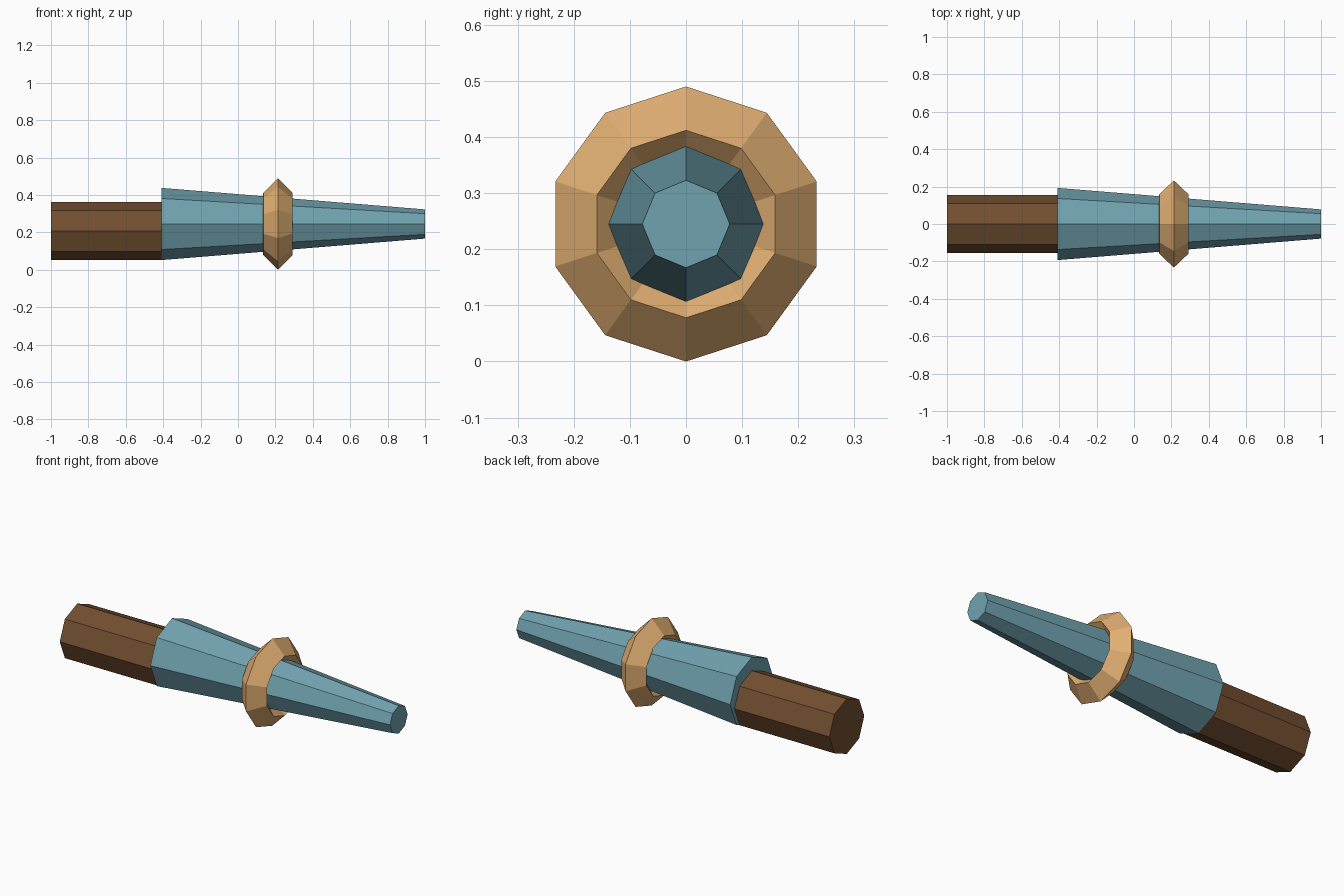
import bpy
from math import pi

cube = bpy.data.objects.get("Cube")
if cube:
    bpy.data.objects.remove(cube, do_unlink=True)

AXIS_Z = 0.245          # height of the main axis
ALONG_X = (0, pi / 2, 0)  # turns a primitive's own z axis to +x


def make_material(name, rgb):
    mat = bpy.data.materials.new(name)
    mat.use_nodes = True
    colour = (*rgb, 1)
    mat.diffuse_color = colour
    bsdf = next(n for n in mat.node_tree.nodes if n.type == 'BSDF_PRINCIPLED')
    bsdf.inputs["Base Color"].default_value = colour
    return mat


def finish(name, mat):
    obj = bpy.context.object
    obj.name = obj.data.name = name
    obj.data.materials.append(mat)
    bpy.ops.object.shade_flat()


def tapered_rod(name, x0, x1, r0, r1, z, mat):
    """Closed eight-sided rod running along x."""
    bpy.ops.mesh.primitive_cone_add(
        vertices=8, radius1=r0, radius2=r1, depth=x1 - x0,
        location=((x0 + x1) / 2, 0, z), rotation=ALONG_X)
    finish(name, mat)


blue = make_material("dusty blue", (0.162, 0.361, 0.429))
tan = make_material("light tan", (0.753, 0.429, 0.171))
brown = make_material("dark brown", (0.171, 0.078, 0.030))

# Handle sits low, flush with the underside of the sleeve
tapered_rod("handle", -1, -0.41, 0.155, 0.155, 0.207, brown)

# Tapering sleeve
tapered_rod("tapered_sleeve", -0.41, 1, 0.193, 0.078, AXIS_Z, blue)

# Ten-sided collar with a diamond cross-section
bpy.ops.mesh.primitive_torus_add(
    major_segments=10, minor_segments=4, major_radius=0.167,
    minor_radius=0.078, location=(0.213, 0, AXIS_Z), rotation=ALONG_X)
finish("collar_ring", tan)
